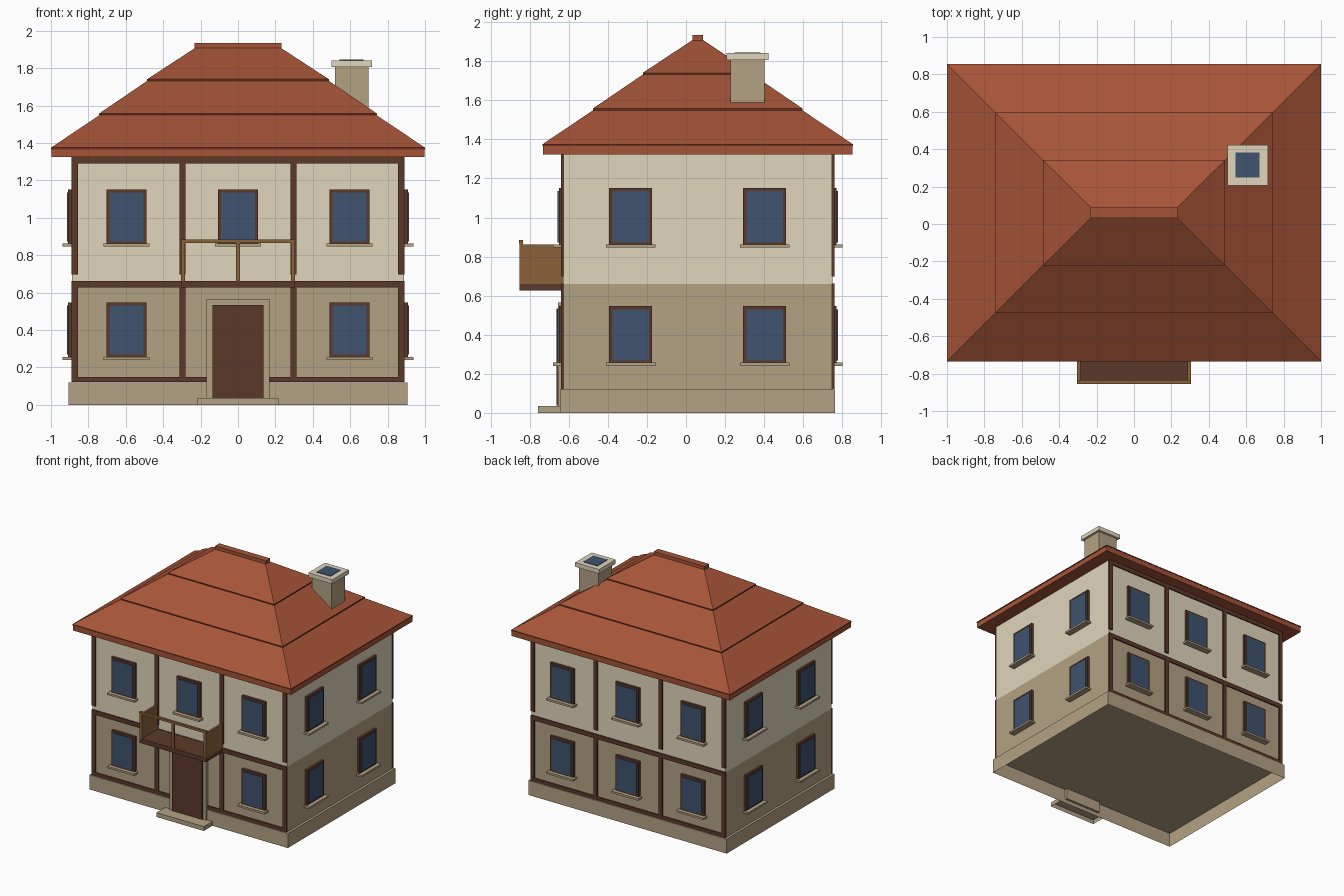
import bpy
import bmesh
from mathutils import Vector

cube = bpy.data.objects.get("Cube")
if cube:
    bpy.data.objects.remove(cube, do_unlink=True)

CY = 0.06             # depth centre of the house body
HX, HY = 0.888, 0.69  # wall half sizes


def make_material(name, rgb):
    lin = [((c / 255 + 0.055) / 1.055) ** 2.4 for c in rgb]
    mat = bpy.data.materials.new(name)
    mat.use_nodes = True
    mat.diffuse_color = (*lin, 1)
    bsdf = next(n for n in mat.node_tree.nodes if n.type == "BSDF_PRINCIPLED")
    bsdf.inputs["Base Color"].default_value = (*lin, 1)
    return mat


CREAM = make_material("cream plaster", (225, 214, 188))
STONE = make_material("tan stone", (180, 162, 132))
TIMBER = make_material("dark timber", (92, 57, 42))
WOOD = make_material("balcony wood", (139, 98, 59))
ROOF = make_material("roof tile red", (166, 84, 55))
LIP = make_material("dark roof edge", (112, 50, 34))
GLASS = make_material("blue glass", (62, 83, 112))


def finish(name, bm, *mats):
    mesh = bpy.data.meshes.new(name)
    bm.to_mesh(mesh)
    bm.free()
    for mat in mats:
        mesh.materials.append(mat)
    obj = bpy.data.objects.new(name, mesh)
    bpy.context.collection.objects.link(obj)


def box(name, mat, x, y, z, open_bottom=False):
    """Box from (min, max) ranges on each axis."""
    bm = bmesh.new()
    bmesh.ops.create_cube(bm, size=1)
    for v in bm.verts:
        v.co = Vector([(r[0] + r[1]) / 2 + c * (r[1] - r[0])
                       for r, c in zip((x, y, z), v.co)])
    bm.normal_update()
    if open_bottom:
        under = [f for f in bm.faces if f.normal.z < -0.5]
        bmesh.ops.delete(bm, geom=under, context="FACES_ONLY")
    finish(name, bm, mat)


def around(centre, half):
    return (centre - half, centre + half)


# Hollow plinth and the two wall storeys
box("plinth", STONE, around(0, 0.907), around(CY, 0.704), (0, 0.12), True)
box("ground_floor_walls", STONE, around(0, HX), around(CY, HY), (0.121, 0.66))
box("upper_floor_walls", CREAM, around(0, HX), around(CY, HY), (0.66, 1.33))


# Half-timbering on the front and back
def beam(name, side, x, z):
    face = CY + side * HY
    box(name, TIMBER, x, sorted((face - side * 0.005, face + side * 0.01)), z)


for side, label in ((-1, "front"), (1, "back")):
    for x in (-0.873, -0.297, 0.297, 0.873):
        beam(label + "_lower_post", side, around(x, 0.017), (0.123, 0.64))
        beam(label + "_upper_post", side, around(x, 0.017), (0.697, 1.3))
    beam(label + "_middle_beam", side, around(0, 0.89), (0.627, 0.663))
    beam(label + "_top_beam", side, around(0, 0.89), (1.29, 1.326))
    if side > 0:
        beam("back_sill_beam", side, around(0, 0.89), (0.123, 0.15))
    else:
        beam("front_sill_beam_right", side, (-0.89, -0.16), (0.123, 0.15))
        beam("front_sill_beam_left", side, (0.16, 0.89), (0.123, 0.15))


# Windows: frame, glass and sill, placed on any of the four walls
def window(label, axis, side, along, base):
    wall = side * HX if axis == "x" else CY + side * HY
    widen = 0.003 if axis == "x" else 0

    def part(name, mat, half, depth, z):
        out = sorted((wall - side * 0.005, wall + side * depth))
        run = around(along, half + widen)
        x, y = (out, run) if axis == "x" else (run, out)
        box(label + name, mat, x, y, (base + z[0], base + z[1]))

    part("_window_frame", TIMBER, 0.107, 0.02, (0, 0.296))
    part("_window_glass", GLASS, 0.09, 0.027, (0.017, 0.279))
    part("_window_sill", STONE, 0.123, 0.051, (-0.01, 0.006))


for base, floor in ((0.251, "lower"), (0.856, "upper")):
    for side, label in ((-1, "front"), (1, "back")):
        for x in (-0.596, 0, 0.596):
            if side < 0 and x == 0 and floor == "lower":
                continue  # the door is here
            window(f"{label}_{floor}", "y", side, x, base)
    for side, label in ((-1, "right"), (1, "left")):
        for y in (CY - 0.343, CY + 0.343):
            window(f"{label}_{floor}", "x", side, y, base)

# Front door with surround and hollow step
box("door_surround", STONE, around(0, 0.168), (-0.655, -0.62), (0.03, 0.565))
box("front_door", TIMBER, around(0, 0.137), (-0.664, -0.64), (0.037, 0.535))
box("door_step", STONE, around(0, 0.217), (-0.757, -0.64), (0, 0.036), True)

# Balcony: slab, solid side panels, open front with posts and a rail
box("balcony_floor", TIMBER, around(0, 0.303), (-0.853, -0.62), (0.627, 0.662))
for side in (-1, 1):
    box("balcony_side", WOOD, around(side * 0.296, 0.009), (-0.853, -0.63), (0.66, 0.863))
for x in (-0.293, 0, 0.293):
    box("balcony_post", WOOD, around(x, 0.01), (-0.853, -0.835), (0.66, 0.87))
box("balcony_rail", WOOD, around(0, 0.305), (-0.855, -0.835), (0.866, 0.884))


# Hipped roof: eave slab and three overlapping tiers with thin dark lips
def roof_tier(name, bottom, top, z0, z1, lip=0.009):
    bm = bmesh.new()
    rings = []
    for (hx, hy), z in ((bottom, z0), (bottom, z0 + lip), (top, z1)):
        rings.append([bm.verts.new((sx * hx, CY + sy * hy, z))
                      for sx, sy in ((-1, -1), (1, -1), (1, 1), (-1, 1))])
    bm.faces.new(rings[0])
    bm.faces.new(rings[-1])
    for low, high in zip(rings, rings[1:]):
        for i in range(4):
            j = (i + 1) % 4
            face = bm.faces.new((low[i], low[j], high[j], high[i]))
            face.material_index = 1 if low is rings[0] else 0
    bmesh.ops.recalc_face_normals(bm, faces=bm.faces)
    finish(name, bm, ROOF, LIP)


box("roof_eave", ROOF, around(0, 0.997), around(CY, 0.793), (1.324, 1.366))
roof_tier("roof_lower_tier", (1.0, 0.795), (0.735, 0.53), 1.366, 1.553)
roof_tier("roof_middle_tier", (0.742, 0.537), (0.48, 0.275), 1.549, 1.736)
roof_tier("roof_upper_tier", (0.486, 0.281), (0.23, 0.028), 1.732, 1.908)
box("roof_ridge", ROOF, around(0, 0.232), around(CY, 0.028), (1.89, 1.935))

# Chimney
CHX, CHY = 0.608, 0.315
box("chimney_stack", STONE, around(CHX, 0.09), around(CHY, 0.088), (1.5, 1.81))
box("chimney_cap", CREAM, around(CHX, 0.109), around(CHY, 0.108), (1.807, 1.842))
box("chimney_opening", GLASS, around(CHX, 0.064), around(CHY, 0.066), (1.84, 1.846))
